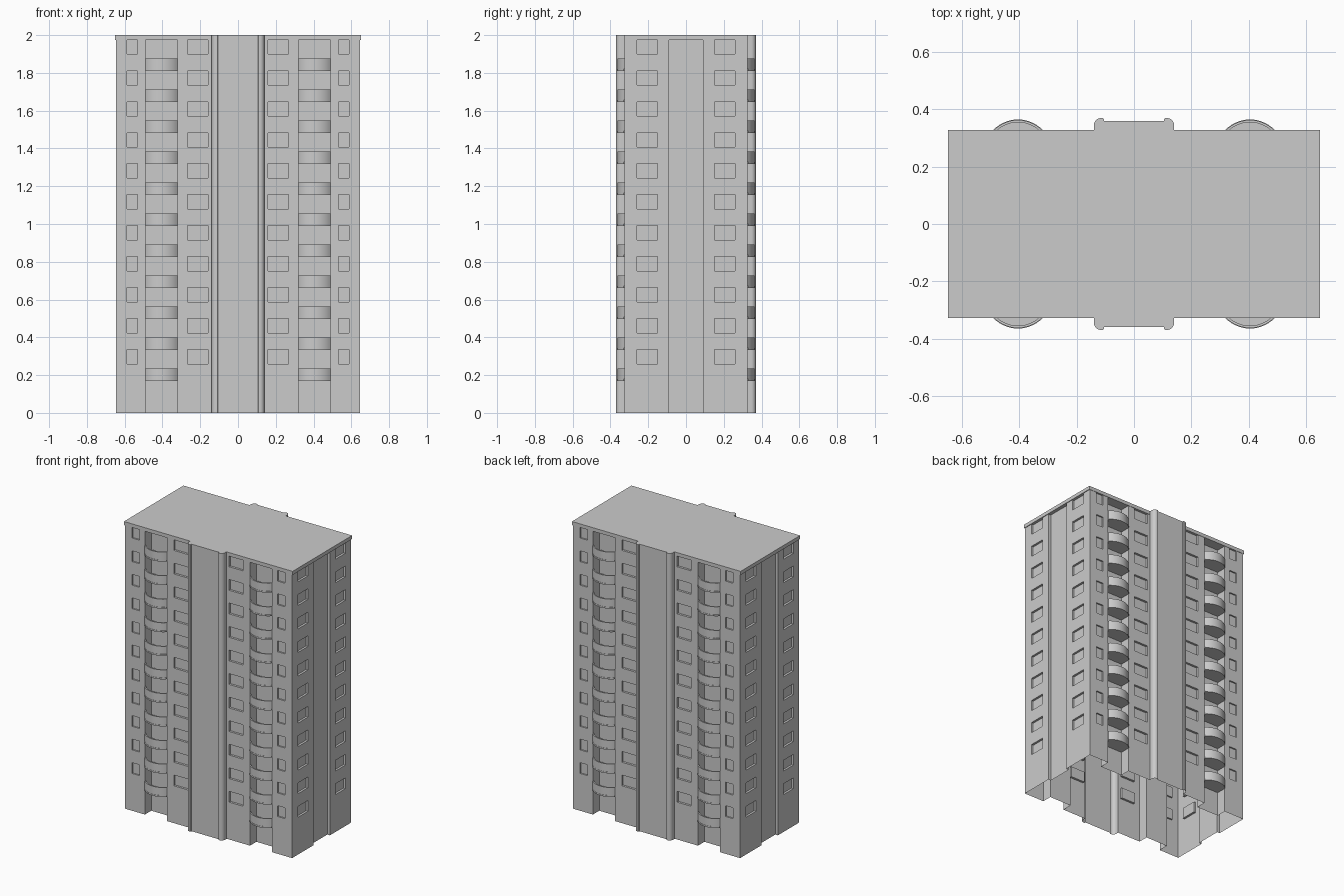
import bpy, bmesh
from math import sin, cos, asin, radians
from mathutils import Vector

cube = bpy.data.objects.get("Cube")
if cube:
    bpy.data.objects.remove(cube, do_unlink=True)

mat = bpy.data.materials.new("light_grey_concrete")
mat.use_nodes = True
GREY = (0.6, 0.6, 0.6, 1)
mat.diffuse_color = GREY
mat.node_tree.nodes["Principled BSDF"].inputs["Base Color"].default_value = GREY

FLOORS, PITCH = 11, 0.164
EAVES, TOP = 1.975, 2.0
WIN_H = 0.075
FACE_Y, SIDE_X = -0.325, 0.645


def finish(name, bm, mirror=True):
    """Turn a quarter of the building into an object mirrored on x and y."""
    bmesh.ops.remove_doubles(bm, verts=bm.verts, dist=0.0002)
    mesh = bpy.data.meshes.new(name)
    bm.to_mesh(mesh)
    bm.free()
    mesh.materials.append(mat)
    ob = bpy.data.objects.new(name, mesh)
    bpy.context.collection.objects.link(ob)
    bpy.ops.object.select_all(action='DESELECT')
    ob.select_set(True)
    bpy.context.view_layer.objects.active = ob
    bpy.ops.object.shade_smooth_by_angle(angle=radians(35))
    if mirror:
        mod = ob.modifiers.new("Mirror", 'MIRROR')
        mod.use_axis = (True, True, False)
        mod.merge_threshold = 0.0005
    return ob


def poly(bm, pts):
    bm.faces.new([bm.verts.new(p) for p in pts])


def wall(bm, a, b, top=EAVES, window=None, depth=0.0):
    """Vertical wall from a to b, with an optional column of recessed windows."""
    a, b = Vector((*a, 0)), Vector((*b, 0))
    along = (b - a).normalized()
    inward = Vector((-along.y, along.x, 0))
    length = (b - a).length

    def at(u, z, d=0):
        return a + along * u + inward * d + Vector((0, 0, z))

    us, zs = [0, length], [0, top]
    if window:
        us = [0, *window, length]
        tops = [EAVES - PITCH * i for i in reversed(range(FLOORS))]
        zs = [0] + [z for t in tops for z in (t - WIN_H, t)]
    for i in range(len(us) - 1):
        for j in range(len(zs) - 1):
            ring = [(us[i], zs[j]), (us[i + 1], zs[j]),
                    (us[i + 1], zs[j + 1]), (us[i], zs[j + 1])]
            if window and i == 1 and j % 2 == 1:
                poly(bm, [at(u, z, depth) for u, z in ring])
                for k in range(4):
                    p, q = ring[k], ring[(k + 1) % 4]
                    poly(bm, [at(*p), at(*q), at(*q, depth), at(*p, depth)])
            else:
                poly(bm, [at(u, z) for u, z in ring])


# Outer walls with windows, balcony bays and side grooves
BAY_IN, BAY_OUT, BAY_BACK = 0.32, 0.49, -0.255
bm = bmesh.new()
wall(bm, (0.14, FACE_Y), (BAY_IN, FACE_Y), window=(0.018, 0.127), depth=0.015)
wall(bm, (BAY_IN, FACE_Y), (BAY_IN, BAY_BACK))
wall(bm, (BAY_IN, BAY_BACK), (BAY_OUT, BAY_BACK))
wall(bm, (BAY_OUT, BAY_BACK), (BAY_OUT, FACE_Y))
wall(bm, (BAY_OUT, FACE_Y), (SIDE_X, FACE_Y), window=(0.042, 0.098), depth=0.01)
wall(bm, (SIDE_X, FACE_Y), (SIDE_X, -0.09), window=(0.065, 0.175), depth=0.015)
wall(bm, (SIDE_X, -0.09), (SIDE_X - 0.02, -0.09))
wall(bm, (SIDE_X - 0.02, -0.09), (SIDE_X - 0.02, 0))
finish("outer_walls", bm)

# Central stair shaft with rounded edge ribs
bm = bmesh.new()
R = 0.025
rib = [(0.14 - R + R * sin(t), -0.37 + R - R * cos(t))
       for t in (radians(15 * i) for i in range(7))]
path = [(0, -0.36), (0.105, -0.36), (0.105, -0.366), (0.109, -0.37),
        *rib, (0.14, FACE_Y)]
for p, q in zip(path, path[1:]):
    wall(bm, p, q, top=TOP)
poly(bm, [(x, y, TOP) for x, y in path] + [(0, FACE_Y, TOP)])
finish("stair_shaft", bm)

# Curved balconies: floor slab plus hollow parapet on every storey
bm = bmesh.new()
CX, RAD = (BAY_IN + BAY_OUT) / 2, 0.12
CY = -0.365 + RAD
HALF = (BAY_OUT - BAY_IN) / 2


def arc(r, n=14):
    t = asin(HALF / r)
    angles = [-t + 2 * t * i / n for i in range(n + 1)]
    return [(CX + r * sin(v), CY - r * cos(v)) for v in angles]


def prism(outline, z0, z1):
    n = len(outline)
    poly(bm, [(x, y, z1) for x, y in outline])
    poly(bm, [(x, y, z0) for x, y in reversed(outline)])
    for i in range(n):
        (ax, ay), (bx, by) = outline[i], outline[(i + 1) % n]
        poly(bm, [(ax, ay, z0), (bx, by, z0), (bx, by, z1), (ax, ay, z1)])


for i in range(FLOORS):
    z = 0.17 + PITCH * i
    prism(arc(RAD) + [(BAY_OUT, BAY_BACK), (BAY_IN, BAY_BACK)], z, z + 0.01)
    prism(arc(RAD - 0.002) + arc(RAD - 0.01)[::-1], z + 0.01, z + 0.065)
finish("balconies", bm)

# Flat roof slab
bm = bmesh.new()
bmesh.ops.create_cube(bm, size=1)
for v in bm.verts:
    v.co = (v.co.x * 1.3, v.co.y * 0.655, (EAVES + TOP) / 2 + v.co.z * (TOP - EAVES))
finish("roof_slab", bm, mirror=False)
